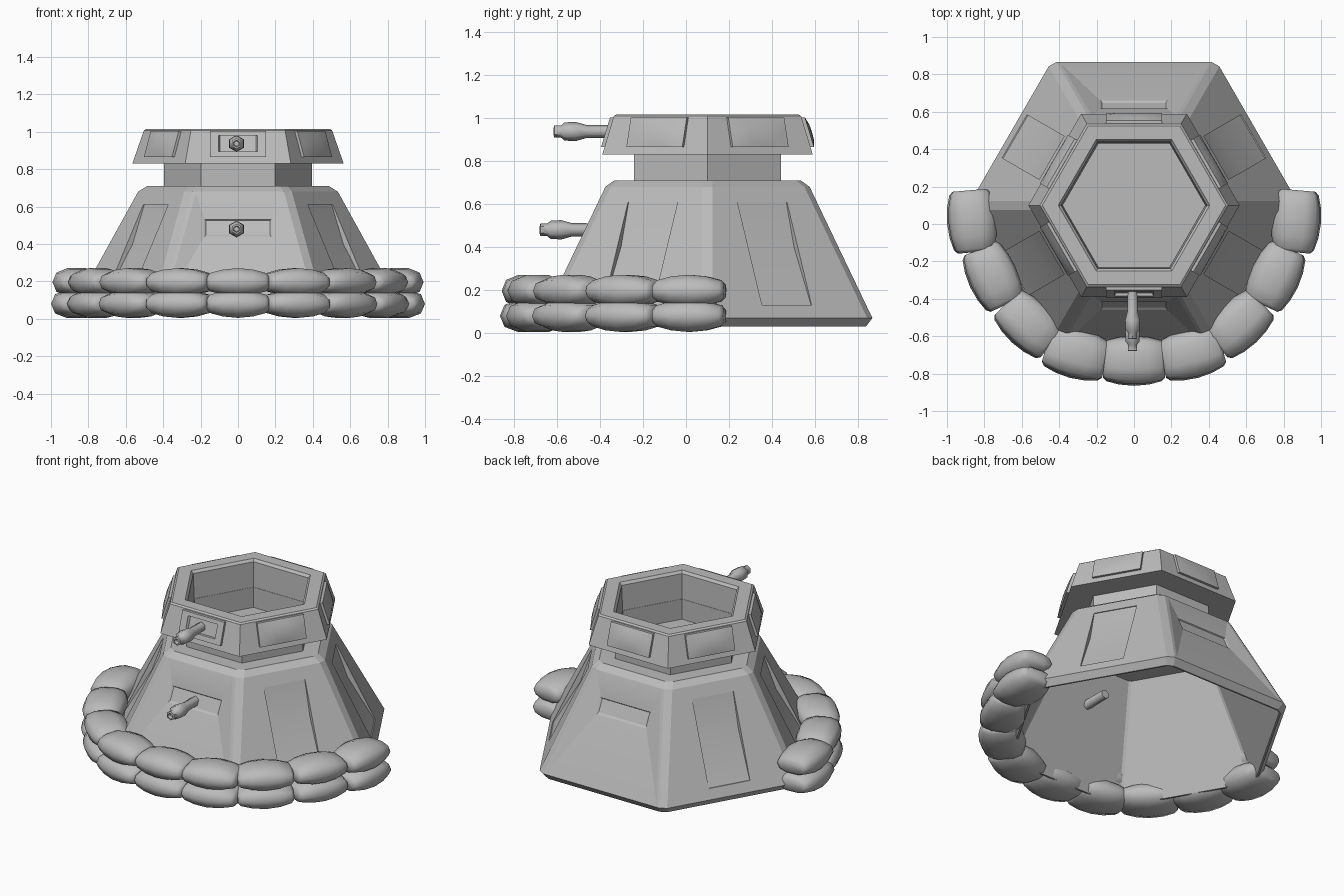
import bpy, bmesh, math
from mathutils import Vector

if "Cube" in bpy.data.objects:
    bpy.data.objects.remove(bpy.data.objects["Cube"])

CY = 0.10                      # hull axis is behind the origin
C30 = math.cos(math.radians(30))
SIDES = [math.radians(a) for a in range(-90, 270, 60)]   # first is the front

mat = bpy.data.materials.new("concrete_grey")
mat.diffuse_color = (0.5, 0.5, 0.5, 1)
mat.use_nodes = True
mat.node_tree.nodes["Principled BSDF"].inputs["Base Color"].default_value = mat.diffuse_color


def finish(bm, name, angle=30):
    bmesh.ops.remove_doubles(bm, verts=bm.verts, dist=0.0005)
    bmesh.ops.recalc_face_normals(bm, faces=bm.faces)
    me = bpy.data.meshes.new(name)
    bm.to_mesh(me)
    bm.free()
    me.materials.append(mat)
    ob = bpy.data.objects.new(name, me)
    bpy.context.collection.objects.link(ob)
    bpy.ops.object.select_all(action='DESELECT')
    ob.select_set(True)
    bpy.context.view_layer.objects.active = ob
    bpy.ops.object.shade_smooth_by_angle(angle=math.radians(angle))
    return ob


def face(bm, pts):
    return bm.faces.new([bm.verts.new(p) for p in pts])


def on_side(a, apothem, u, z):
    """Point on a hexagon side: u along the side, apothem outward."""
    return Vector((math.cos(a) * apothem - math.sin(a) * u,
                   math.sin(a) * apothem + math.cos(a) * u + CY, z))


def ring(r, z, chamfer):
    h = r / 2 - chamfer
    return [on_side(a, r * C30, u, z) for a in SIDES for u in (-h, h)]


def bridge(bm, a, b, step=1):
    n = len(a)
    for i in range(n):
        if step == 2 and i % 2 == 0:
            continue               # leave the wide sides open for panels
        j = (i + 1) % n
        face(bm, (a[i], a[j], b[j], b[i]))


# ---- hull: sloped hexagon shell with panelled sides
Z0, Z1, R0, R1, CH = 0.07, 0.68, 0.885, 0.548, 0.028


def hull_r(z):
    return R0 + (R1 - R0) * (z - Z0) / (Z1 - Z0)


def hull_pt(a, u, z, d=0.0):
    return on_side(a, hull_r(z) * C30 + d, u, z)


def frame(bm, outer, left, right):
    """Flat border between the side's corners and a cut outline (listed bottom to top)."""
    bl, br, tr, tl = outer
    face(bm, (bl, br, right[0], left[0]))
    face(bm, (left[-1], right[-1], tr, tl))
    face(bm, [bl] + left + [tl])
    face(bm, [br] + right + [tr])


def recess(bm, left, right, left_in, right_in):
    """Side walls of a cut plus end walls."""
    for o, i in ((left, left_in), (right, right_in)):
        for k in range(len(o) - 1):
            face(bm, (o[k], o[k + 1], i[k + 1], i[k]))
    for k in (0, -1):
        face(bm, (left[k], right[k], right_in[k], left_in[k]))


bm = bmesh.new()
bottom, low = ring(0.85, 0.03, CH), ring(R0, Z0, CH)
high, top = ring(R1, Z1, CH), ring(0.50, 0.71, CH)
liner0, liner1 = ring(0.838, 0.03, 0.01), ring(0.505, 0.685, 0.01)
bridge(bm, bottom, low)
bridge(bm, low, high, step=2)
bridge(bm, high, top)
face(bm, top)
bridge(bm, bottom, liner0)
bridge(bm, liner0, liner1)
face(bm, liner1)
for k, a in enumerate(SIDES):
    outer = (low[2 * k], low[2 * k + 1], high[2 * k + 1], high[2 * k])
    if k % 3:
        # two-part door sunk into a shallow V
        levels = ((0.13, 0.006), (0.40, 0.035), (0.61, 0.006))
        col = [[hull_pt(a, s * 0.133, z) for z, d in levels] for s in (-1, 1)]
        inn = [[hull_pt(a, s * 0.133, z, -d) for z, d in levels] for s in (-1, 1)]
        frame(bm, outer, *col)
        recess(bm, *col, *inn)
        for j in range(2):
            face(bm, (inn[0][j], inn[1][j], inn[1][j + 1], inn[0][j + 1]))
    else:
        # funnel-shaped gun port with a slot pocket
        col = [[hull_pt(a, s * u, z) for u, z in ((0.395, 0.08), (0.225, 0.67))] for s in (-1, 1)]
        lip = [[hull_pt(a, s * 0.178, z, -0.03) for z in (0.44, 0.53)] for s in (-1, 1)]
        back = [[hull_pt(a, s * 0.17, z, -0.037) for z in (0.45, 0.525)] for s in (-1, 1)]
        frame(bm, outer, *col)
        recess(bm, *col, *lip)
        recess(bm, *lip, *back)
        face(bm, (back[0][0], back[1][0], back[1][1], back[0][1]))
finish(bm, "hull", 12)


# ---- neck and open turret: hexagonal rings from a closed profile
def hex_ring(name, profile):
    bm = bmesh.new()
    rings = [ring(r, z, 0)[::2] for r, z in profile]
    for i in range(len(rings)):
        bridge(bm, rings[i], rings[(i + 1) % len(rings)])
    finish(bm, name, 25)


hex_ring("neck", [(0.395, 0.70), (0.395, 0.84), (0.38, 0.84), (0.38, 0.70)])
hex_ring("turret", [(0.382, 0.83), (0.565, 0.83), (0.503, 1.008), (0.49, 1.016),
                    (0.405, 1.016), (0.39, 1.0)])


# ---- turret windows: pillowed plates, the front one is a framed gun slot
def turret_pt(a, u, z, d):
    return on_side(a, (0.565 - 0.35 * (z - 0.83)) * C30 + d, u, z)


WU, WZ0, WZ1 = 0.15, 0.865, 1.003
for k, a in enumerate(SIDES):
    bm = bmesh.new()
    rim = [(-WU, WZ0), (WU, WZ0), (WU, WZ1), (-WU, WZ1)]
    base = [turret_pt(a, u, z, -0.01) for u, z in rim]
    lip = [turret_pt(a, u, z, 0.016) for u, z in rim]
    bridge(bm, base, lip)
    face(bm, base)
    if k == 0:
        slot = [(-0.105, 0.895), (0.105, 0.895), (0.105, 0.98), (-0.105, 0.98)]
        edge = [turret_pt(a, u, z, 0.016) for u, z in slot]
        floor = [turret_pt(a, u * 0.9, z, -0.005) for u, z in slot]
        bridge(bm, lip, edge)
        bridge(bm, edge, floor)
        face(bm, floor)
    else:
        n, m = 6, 4

        def pillow(i, j):
            s, t = i / n, j / m
            bulge = 0.012 * math.sqrt(math.sin(math.pi * s) * math.sin(math.pi * t) + 1e-9)
            return turret_pt(a, WU * (2 * s - 1), WZ0 + (WZ1 - WZ0) * t, 0.016 + bulge)
        for i in range(n):
            for j in range(m):
                face(bm, (pillow(i, j), pillow(i + 1, j), pillow(i + 1, j + 1), pillow(i, j + 1)))
    finish(bm, "gun_slot" if k == 0 else "turret_window", 40)


# ---- guns: six-sided turned barrels pointing forward
def gun(name, z, profile):
    bm = bmesh.new()
    rings = [[Vector((-0.008 + r * math.sin(i * math.pi / 3), y, z + r * math.cos(i * math.pi / 3)))
              for i in range(6)] for y, r in profile]
    for p, q in zip(rings, rings[1:]):
        bridge(bm, p, q)
    face(bm, rings[0])
    face(bm, rings[-1])
    finish(bm, name, 60)


def barrel(tip, end):
    return [(tip + 0.02, 0.014), (tip, 0.018), (tip + 0.003, 0.029), (tip + 0.035, 0.029),
            (tip + 0.05, 0.042), (tip + 0.10, 0.045), (tip + 0.15, 0.031), (end, 0.029)]


gun("lower_gun", 0.48, barrel(-0.68, -0.27))
gun("upper_gun", 0.937, barrel(-0.615, -0.36))


# ---- sandbags: two stacked rows around the front
def sandbag(x, y, z, angle, shrink):
    bm = bmesh.new()
    out = Vector((math.cos(angle), math.sin(angle), 0))
    along = Vector((-math.sin(angle), math.cos(angle), 0))
    half = ((-0.166, 0.68, 0.42), (-0.148, 0.82, 0.66), (-0.08, 0.95, 0.9))
    loops = []
    for t, wide, tall in half + ((0, 1, 1),) + tuple((-t, w, h) for t, w, h in reversed(half)):
        loop = []
        for i in range(10):
            c, s = math.cos(i * math.pi / 5), math.sin(i * math.pi / 5)
            w = math.copysign(abs(c) ** 0.8, c) * 0.137 * wide * shrink
            h = math.copysign(abs(s) ** 0.8, s) * 0.078 * tall
            loop.append(Vector((x, y, z)) + along * t + out * w + Vector((0, 0, h)))
        loops.append(loop)
    for p, q in zip(loops, loops[1:]):
        bridge(bm, p, q)
    face(bm, loops[0])
    face(bm, loops[-1])
    finish(bm, "sandbag", 60)


SPOTS = ((0.863, 0.015, -5), (0.752, -0.28, -25), (0.56, -0.533, -47), (0.308, -0.69, -75))
for z, shrink in ((0.08, 1.0), (0.196, 0.94)):
    sandbag(0, -0.728, z, math.radians(-90), shrink)
    for x, y, deg in SPOTS:
        sandbag(x, y, z, math.radians(deg), shrink)
        sandbag(-x, y, z, math.radians(180 - deg), shrink)
